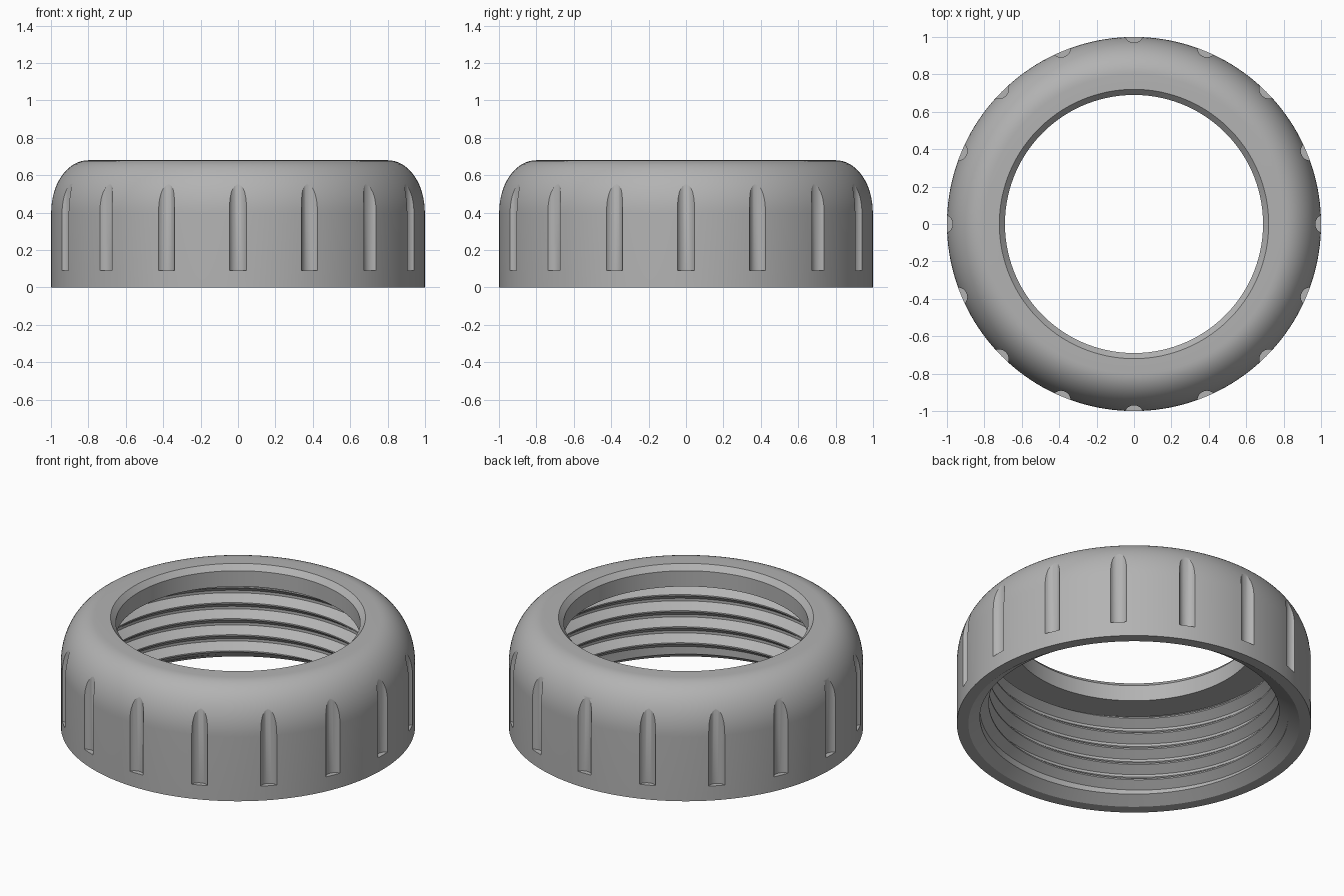
import bpy, bmesh
from math import pi, sin, cos, radians
from mathutils import Matrix

if "Cube" in bpy.data.objects:
    bpy.data.objects.remove(bpy.data.objects["Cube"])

COLUMNS = 160
PITCH, ROOT, DEPTH = 0.10, 0.87, 0.05
BORE_LOW, BORE_HIGH = 0.045, 0.55

plastic = bpy.data.materials.new("light_grey_plastic")
plastic.use_nodes = True
grey = (0.45, 0.45, 0.45, 1)
plastic.diffuse_color = grey
plastic.node_tree.nodes["Principled BSDF"].inputs["Base Color"].default_value = grey


def make_object(name, bm):
    mesh = bpy.data.meshes.new(name)
    bm.to_mesh(mesh)
    bm.free()
    mesh.materials.append(plastic)
    obj = bpy.data.objects.new(name, mesh)
    bpy.context.collection.objects.link(obj)
    return obj


# Outer wall, rounded shoulder, chamfered opening and lip
def outer_profile():
    shoulder = [(0.8 + 0.2 * cos(t * pi / 32), 0.4 + 0.28 * sin(t * pi / 32))
                for t in range(17)]
    return [(0.935, 0), (1, 0)] + shoulder + [(0.72, 0.68), (0.69, 0.648), (0.69, BORE_HIGH)]


# V-shaped helical thread, fading out at both ends of the bore
def thread_profile(turn):
    points = [(ROOT, BORE_HIGH)]
    for k in range(7, -3, -1):
        for phase, height in ((0.92, 0), (0.54, 1), (0.46, 1), (0.08, 0)):
            z = (k + phase + turn) * PITCH
            z = min(max(z, BORE_LOW), BORE_HIGH)
            fade = min(1, (z - BORE_LOW) / 0.03, (BORE_HIGH - z) / 0.03)
            points.append((ROOT - DEPTH * height * fade, z))
    return points + [(ROOT, BORE_LOW)]


# Ring body: one closed section swept around the axis
bm = bmesh.new()
columns = []
for c in range(COLUMNS + 1):
    a = 2 * pi * c / COLUMNS
    section = outer_profile() + thread_profile(c / COLUMNS)
    columns.append([bm.verts.new((r * cos(a), r * sin(a), z)) for r, z in section])
for left, right in zip(columns, columns[1:]):
    for i in range(len(left)):
        j = (i + 1) % len(left)
        bm.faces.new((left[i], right[i], right[j], left[j]))
bmesh.ops.remove_doubles(bm, verts=bm.verts, dist=0.0002)
bmesh.ops.dissolve_degenerate(bm, edges=bm.edges, dist=0.0001)
bmesh.ops.recalc_face_normals(bm, faces=bm.faces)
ring = make_object("threaded_ring", bm)

# Sixteen upright grip grooves
bm = bmesh.new()
for g in range(16):
    place = Matrix.Rotation(g * pi / 8, 4, "Z") @ Matrix.Translation((1.02, 0, 0.49))
    bmesh.ops.create_cone(bm, cap_ends=True, segments=32, radius1=0.051,
                          radius2=0.051, depth=0.8, matrix=place)
cutter = make_object("groove_cutter", bm)
cutter.hide_render = True

cut = ring.modifiers.new("grip_grooves", "BOOLEAN")
cut.operation = "DIFFERENCE"
cut.solver = "EXACT"
cut.object = cutter
bpy.ops.object.select_all(action="DESELECT")
bpy.context.view_layer.objects.active = ring
ring.select_set(True)
bpy.ops.object.modifier_apply(modifier=cut.name)
bpy.data.objects.remove(cutter)
bpy.ops.object.shade_smooth_by_angle(angle=radians(25))
